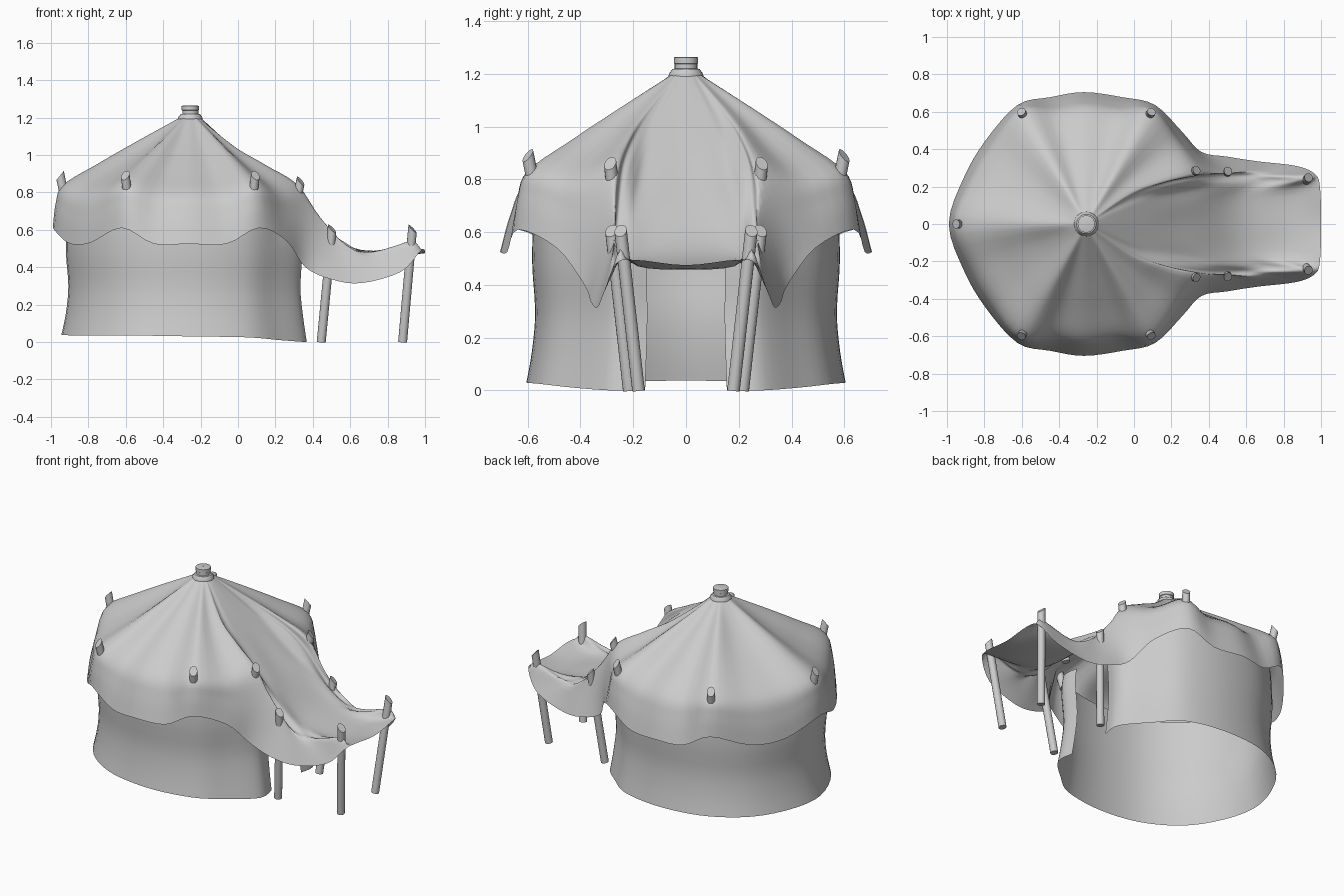
import bpy, bmesh, math
from mathutils import Vector as V

if "Cube" in bpy.data.objects:
    bpy.data.objects.remove(bpy.data.objects["Cube"])

CX = -0.255  # tent axis


def spline(pts, n, closed=False):
    """Catmull-Rom points through pts, n steps per span."""
    k, out = len(pts), []
    for i in range(k if closed else k - 1):
        def g(j):
            return pts[j % k] if closed else pts[max(0, min(k - 1, j))]
        a, b, c, d = g(i - 1), g(i), g(i + 1), g(i + 2)
        for s in range(n):
            t = s / n
            out.append(0.5 * (2 * b + (c - a) * t + (2 * a - 5 * b + 4 * c - d) * t * t
                              + (3 * b - a - 3 * c + d) * t ** 3))
    if not closed:
        out.append(pts[-1].copy())
    return out


def sheet(name, grid, closed):
    """Smooth surface from a list of equally long columns."""
    m, k = len(grid), len(grid[0])
    verts = [p for col in grid for p in col]
    faces = []
    for i in range(m if closed else m - 1):
        j = (i + 1) % m
        for r in range(k - 1):
            faces.append((i * k + r, i * k + r + 1, j * k + r + 1, j * k + r))
    me = bpy.data.meshes.new(name)
    me.from_pydata(verts, [], faces)
    bm = bmesh.new()
    bm.from_mesh(me)
    bmesh.ops.recalc_face_normals(bm, faces=bm.faces)
    bm.to_mesh(me)
    bm.free()
    me.shade_smooth()
    ob = bpy.data.objects.new(name, me)
    bpy.context.collection.objects.link(ob)
    return ob


def flip(p):
    return V((p[0], -p[1], p[2]))


def radial(deg, prof):
    a = math.radians(deg)
    return [V((CX + r * math.cos(a), r * math.sin(a), z)) for r, z in prof]


def porch(deg, *pts):
    return radial(deg, [(0.055, 1.2)]) + [V(p) for p in pts]


# Canopy: columns from peak to hem, porch centre round to the back pole
pole_prof = [(.055, 1.2), (.3, 1.065), (.5, .95), (.68, .84), (.72, .74), (.735, .61)]
dip_prof = [(.055, 1.2), (.25, 1.05), (.45, .905), (.61, .785), (.665, .67), (.705, .525)]
back_dip = [(.055, 1.2), (.25, 1.05), (.45, .92), (.63, .80), (.68, .67), (.7, .53)]
cols = [
    porch(0, (.05, 0, .97), (.3, 0, .735), (.55, 0, .53), (.8, 0, .46), (1, 0, .475)),
    porch(12, (.05, .07, .97), (.31, .11, .735), (.57, .15, .52), (.82, .18, .47), (.995, .19, .495)),
    porch(20, (.05, .12, .97), (.34, .185, .715), (.67, .225, .48), (.925, .245, .54), (.97, .265, .48)),
    porch(25, (.03, .14, .985), (.31, .21, .77), (.55, .25, .52), (.75, .27, .46), (.87, .31, .375)),
    porch(29, (.015, .15, 1.0), (.27, .225, .825), (.46, .265, .6), (.63, .285, .475), (.66, .335, .315)),
    porch(33, (0, .16, 1.02), (.2, .23, .885), (.38, .265, .735), (.5, .28, .56), (.5, .36, .335)),
    porch(38, (-.02, .165, 1.045), (.15, .23, .945), (.325, .28, .83), (.37, .335, .64), (.36, .385, .4)),
    porch(47, (-.07, .2, 1.05), (.07, .315, .925), (.215, .425, .80), (.245, .46, .68), (.26, .49, .54)),
    radial(60, pole_prof),
    radial(74, dip_prof),
    radial(91, dip_prof),
    radial(106, dip_prof),
    radial(120, pole_prof),
    radial(140, back_dip),
    radial(159, back_dip),
    radial(180, pole_prof),
]
loop = cols + [[flip(p) for p in c] for c in cols[-2:0:-1]]
down = [spline(c, 5) for c in loop]
rows = [spline([c[r] for c in down], 4, True) for r in range(len(down[0]))]
sheet("canopy", [list(c) for c in zip(*rows)], True)

# Wall: an open curtain with the doorway on +x
plan = [(.355, .155, 0), (.36, .28, 0), (.225, .42, .01), (.05, .555, .025),
        (-.25, .605, .03), (-.57, .55, .035), (-.82, .35, .035), (-.945, 0, .037)]
plan = [V(p) for p in plan]
outline = spline(plan + [flip(p) for p in plan[-2::-1]], 5)
wall = []
for p in outline:
    top = .73 if p.x < .2 else .6
    prof = [(1, p.z), (.965, .15), (.945, .3), (.965, .5), (.95, top)]
    wall.append(spline([V((CX + (p.x - CX) * s, p.y * s, z)) for s, z in prof], 3))
sheet("wall", wall, False)


def pole(name, foot, top, r=.024, slant=.02):
    """Round pole with a slanted top end."""
    foot, top = V(foot), V(top)
    d = top - foot
    bpy.ops.mesh.primitive_cylinder_add(vertices=16, radius=r, depth=d.length)
    ob = bpy.context.object
    ob.name = name
    out = V((top.x - CX, top.y, 0)).normalized()
    q = d.to_track_quat('Z', 'Y')
    for v in ob.data.vertices:
        is_top = v.co.z > 0
        v.co = q @ v.co + (foot + top) / 2
        if is_top:
            side = (v.co - top).dot(out) / r
            v.co -= d.normalized() * slant * (side + 1)
    bpy.ops.object.shade_smooth_by_angle()


# Tent pole ends poking through the roof edge, and the porch poles
for side, tag in ((1, "back"), (-1, "front")):
    for n, (x, y) in enumerate([(-.6, .595), (.09, .595), (.33, .285)]):
        out = V((x - CX, y, 0)).normalized()
        t = V((x, y, .91 if n < 2 else .88)) + out * .01
        f = t - V((0, 0, .17)) - out * .04
        t.y, f.y = t.y * side, f.y * side
        pole(f"tent_pole_{tag}_{n}", f, t)
    for n, (x0, y0, x1, y1) in enumerate([(.445, .215, .505, .285), (.88, .18, .935, .25)]):
        pole(f"porch_pole_{tag}_{n}", (x0, y0 * side, 0), (x1, y1 * side, .625))
pole("tent_pole_rear", (-.92, 0, .74), (-.955, 0, .91))

# Peak cap: flared collar and ringed tube, turned as one profile
cap = [(.066, 1.19), (.065, 1.2), (.052, 1.218), (.043, 1.22), (.043, 1.238), (.046, 1.24),
       (.046, 1.262), (.04, 1.264), (.001, 1.264)]
ob = sheet("peak_cap", [radial(a * 15, cap) for a in range(24)], True)
bpy.ops.object.select_all(action='DESELECT')
ob.select_set(True)
bpy.context.view_layer.objects.active = ob
bpy.ops.object.shade_smooth_by_angle()
